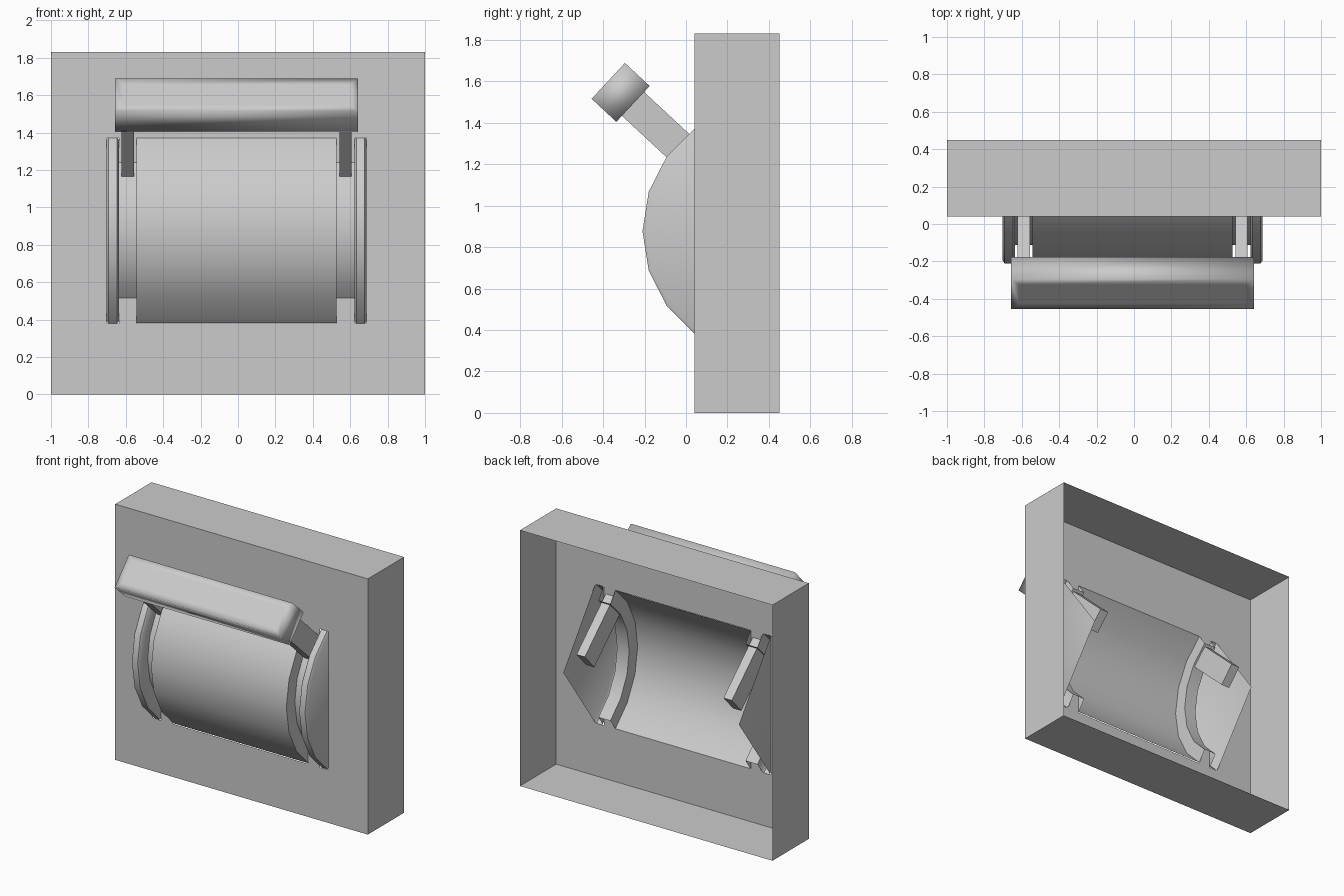
import bpy, bmesh, math
from mathutils import Vector, Matrix

if "Cube" in bpy.data.objects:
    bpy.data.objects.remove(bpy.data.objects["Cube"])

CX = -0.0075                      # slight sideways offset of the mechanism
PIVOT = Vector((CX, 0.405, 0.877))  # hinge axis of the lever
FRONT, BACK, TOP = 0.04, 0.45, 1.83


def finish(name, bm, angle=35):
    bmesh.ops.remove_doubles(bm, verts=bm.verts, dist=1e-4)
    bmesh.ops.recalc_face_normals(bm, faces=bm.faces)
    me = bpy.data.meshes.new(name)
    bm.to_mesh(me)
    bm.free()
    ob = bpy.data.objects.new(name, me)
    bpy.context.collection.objects.link(ob)
    bpy.ops.object.select_all(action='DESELECT')
    bpy.context.view_layer.objects.active = ob
    ob.select_set(True)
    bpy.ops.object.shade_smooth_by_angle(angle=math.radians(angle))
    return ob


# Wall plate: thin shell, open at the back, with a notched opening in front
xs = [-1] + [CX + v for v in (-0.695, -0.63, -0.535, 0.535, 0.63, 0.695)] + [1]
zs = [0, 0.38, 0.515, 1.24, 1.37, TOP]
bm = bmesh.new()
grid = [[bm.verts.new((x, FRONT, z)) for z in zs] for x in xs]
for i in range(7):
    for j in range(5):
        hole = 1 <= i <= 5 and 1 <= j <= 3
        tab = i in (2, 4) and j in (1, 3)
        if not hole or tab:
            bm.faces.new((grid[i][j], grid[i + 1][j],
                          grid[i + 1][j + 1], grid[i][j + 1]))


def on_rim(v):
    return abs(v.co.x) > 0.99 or v.co.z < 0.01 or v.co.z > TOP - 0.01


rim = [e for e in bm.edges if e.is_boundary and all(on_rim(v) for v in e.verts)]
ext = bmesh.ops.extrude_edge_only(bm, edges=rim)
new = [g for g in ext['geom'] if isinstance(g, bmesh.types.BMVert)]
bmesh.ops.translate(bm, verts=new, vec=(0, BACK - FRONT, 0))
finish("wall_plate", bm)

# Curved housing: profile (x, radius) swept around the hinge axis
half = [(0.695, 0), (0.695, 0.60), (0.685, 0.615), (0.64, 0.615), (0.63, 0.60),
        (0.63, 0.516), (0.535, 0.516), (0.535, 0.612)]
profile = [(-x, r) for x, r in half] + half[::-1]
bm = bmesh.new()
rows = []
for k in range(7):
    a = math.radians(-54 + 18 * k)
    rows.append([bm.verts.new(PIVOT + Vector((x, -r * math.cos(a), r * math.sin(a))))
                 for x, r in profile])
for r0, r1 in zip(rows, rows[1:]):
    for i in range(len(profile) - 1):
        bm.faces.new((r0[i], r0[i + 1], r1[i + 1], r1[i]))
finish("curved_housing", bm)

# Lever parts are boxes laid out along a radius of the housing
TILT = Matrix.Translation(PIVOT) @ Matrix.Rotation(math.radians(-42.9), 4, 'X')


def lever_box(name, x, width, r0, r1, thick, inset=0):
    bm = bmesh.new()
    bmesh.ops.create_cube(bm, size=1)
    bmesh.ops.scale(bm, verts=bm.verts, vec=(width, r1 - r0, thick))
    bmesh.ops.translate(bm, verts=bm.verts, vec=(x, -(r0 + r1) / 2, 0))
    if inset:
        bm.normal_update()
        outer = [f for f in bm.faces if f.normal.y < -0.9]
        bmesh.ops.inset_region(bm, faces=outer, thickness=inset)
    bmesh.ops.transform(bm, matrix=TILT, verts=bm.verts)
    return finish(name, bm, 95 if inset else 35)


for side, label in ((-1, "left"), (1, "right")):
    lever_box("lever_arm_" + label, side * 0.582, 0.066, 0.12, 0.91, 0.157)
lever_box("lever_handle", 0, 1.30, 0.902, 1.065, 0.236, inset=0.06)
